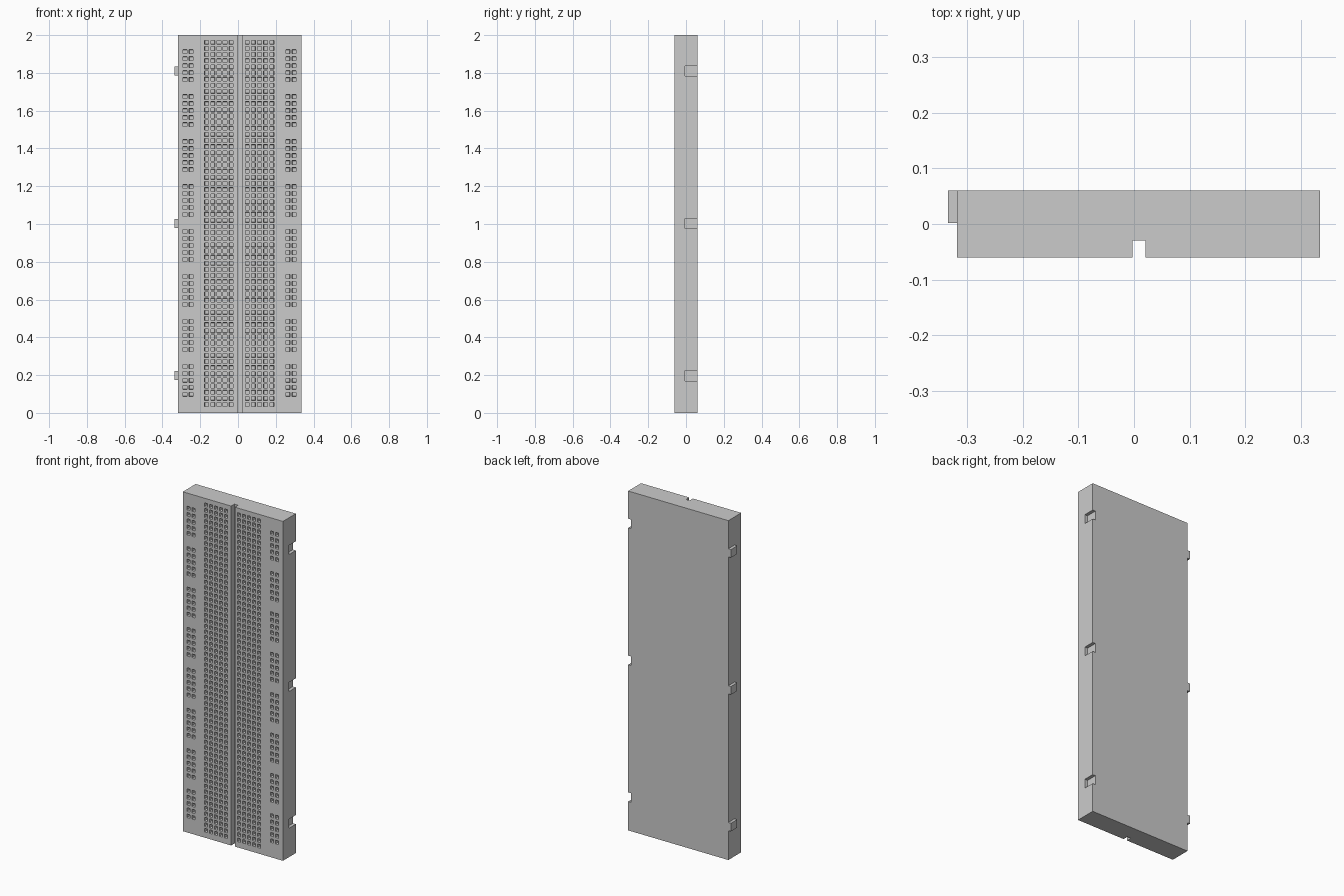
import bpy, bmesh
from mathutils import Matrix, Vector

if "Cube" in bpy.data.objects:
    bpy.data.objects.remove(bpy.data.objects["Cube"])

FRONT, BACK = -0.06, 0.06
HALF = 0.0105          # half width of a pin hole
HOLE_DEPTH = 0.03


def finish(name, bm):
    mesh = bpy.data.meshes.new(name)
    bm.to_mesh(mesh)
    bm.free()
    obj = bpy.data.objects.new(name, mesh)
    bpy.context.collection.objects.link(obj)
    return obj


def boxes(name, spans):
    """One object made of axis-aligned boxes given as (low, high) corners."""
    bm = bmesh.new()
    for lo, hi in spans:
        lo, hi = Vector(lo), Vector(hi)
        m = Matrix.Translation((lo + hi) / 2) @ Matrix.Diagonal((*(hi - lo), 1))
        bmesh.ops.create_cube(bm, size=1, matrix=m)
    return finish(name, bm)


def lines(start, end, centres):
    """Grid lines where every odd cell is a hole."""
    return [start] + [c + s * HALF for c in sorted(centres) for s in (-1, 1)] + [end]


def perforated_slab(name, x0, x1, columns, rows):
    xs, zs = lines(x0, x1, columns), lines(0, 2, rows)
    bm = bmesh.new()
    grid = [[bm.verts.new((x, FRONT, z)) for z in zs] for x in xs]
    holes = []
    for i in range(len(xs) - 1):
        for j in range(len(zs) - 1):
            f = bm.faces.new((grid[i][j], grid[i + 1][j],
                              grid[i + 1][j + 1], grid[i][j + 1]))
            if i % 2 and j % 2:
                holes.append(f)
    # sides and back
    rim = [e for e in bm.edges if e.is_boundary]
    geom = bmesh.ops.extrude_edge_only(bm, edges=rim)["geom"]
    verts = [g for g in geom if isinstance(g, bmesh.types.BMVert)]
    bmesh.ops.translate(bm, verts=verts, vec=(0, BACK - FRONT, 0))
    bmesh.ops.edgeloop_fill(bm, edges=[e for e in bm.edges if e.is_boundary])
    bmesh.ops.recalc_face_normals(bm, faces=bm.faces[:])
    # sink the pin holes
    bmesh.ops.inset_individual(bm, faces=holes, thickness=0.001, depth=-HOLE_DEPTH)
    return finish(name, bm)


# Terminal banks: 60 rows of five holes on each side of the channel
PITCH = 0.0325
terminal_rows = [0.0445 + PITCH * i for i in range(60)]
perforated_slab("left_terminal_bank", -0.21, -0.003,
                [-0.166 + PITCH * i for i in range(5)], terminal_rows)
perforated_slab("right_terminal_bank", 0.021, 0.226,
                [0.049 + PITCH * i for i in range(5)], terminal_rows)

# Floor of the centre channel
boxes("channel_floor", [((-0.003, -0.03, 0), (0.021, BACK, 2))])

# Power rails: eight groups of five rows, two holes wide
rail_rows = [0.098 + 0.238 * g + 0.037 * i for g in range(8) for i in range(5)]
perforated_slab("left_power_rail", -0.318, -0.21, [-0.281, -0.248], rail_rows)
right_rail = perforated_slab("right_power_rail", 0.226, 0.335,
                             [0.264, 0.297], rail_rows)

# Joining tabs on the left, matching slots on the right
clip_z = (0.197, 1.003, 1.81)
boxes("joining_tabs", [((-0.335, 0.002, z - 0.024), (-0.318, BACK, z + 0.024))
                       for z in clip_z])
cutter = boxes("slot_cutter", [((0.316, -0.005, z - 0.027), (0.36, 0.08, z + 0.027))
                               for z in clip_z])
cutter.hide_render = True
cutter.hide_viewport = False
cutter.display_type = 'WIRE'
mod = right_rail.modifiers.new("slots", 'BOOLEAN')
mod.operation = 'DIFFERENCE'
mod.solver = 'EXACT'
mod.object = cutter
